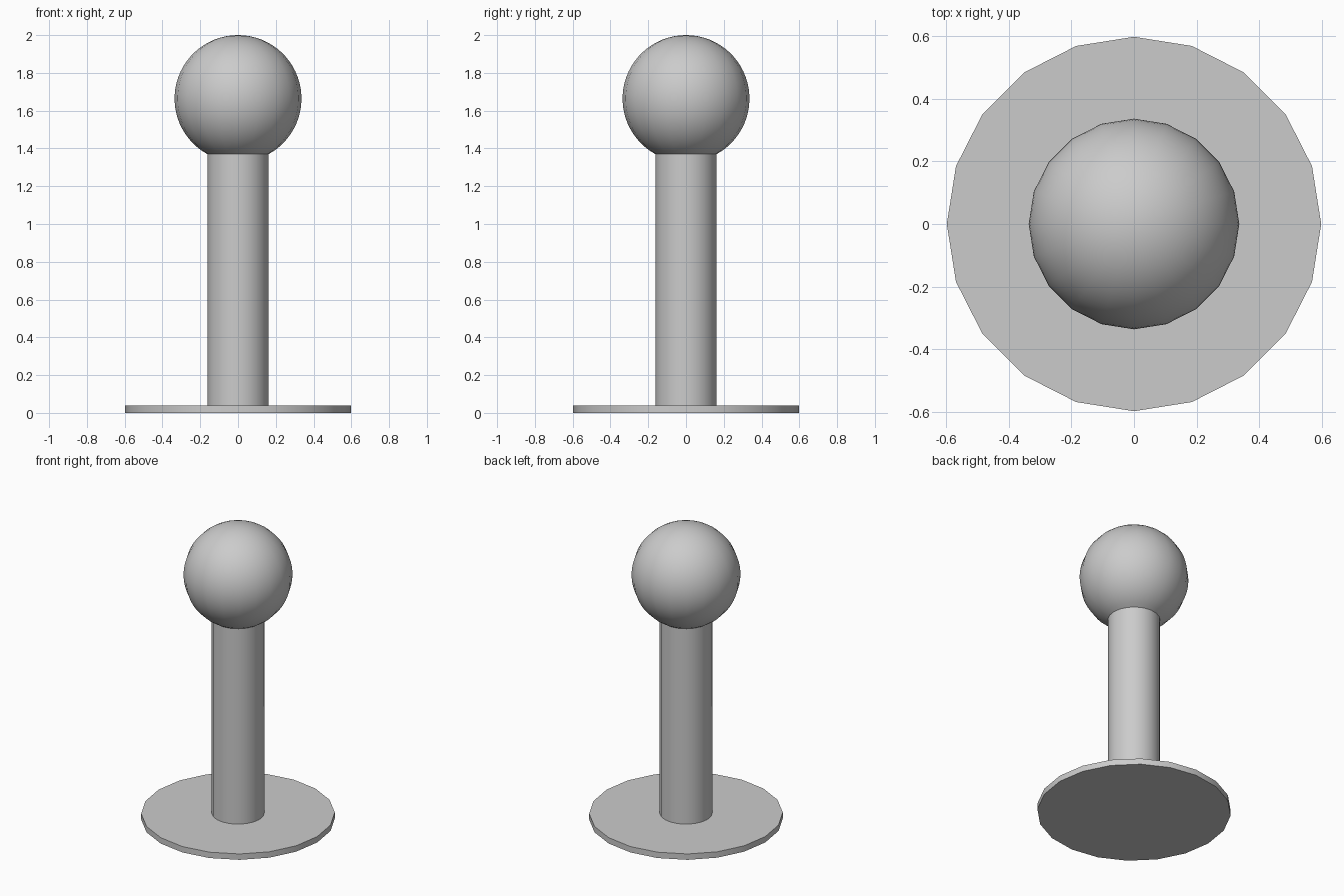
import bpy, bmesh
from math import pi, sin, cos, asin, radians

if "Cube" in bpy.data.objects:
    bpy.data.objects.remove(bpy.data.objects["Cube"])

SIDES = 20
BASE_R, BASE_H = 0.597, 0.04
STEM_R = 0.162
BALL_R = 0.336
BALL_Z = 2.0 - BALL_R
RINGS = 28

# Half profile (radius, height): base disc, stem, then ball arc up to the pole
profile = [(0, 0), (BASE_R, 0), (BASE_R, BASE_H), (STEM_R, BASE_H)]
start = asin(STEM_R / BALL_R)              # angle from the south pole where stem meets ball
for i in range(RINGS + 1):
    a = start + (pi - start) * i / RINGS
    r = BALL_R * sin(a) if i < RINGS else 0
    profile.append((r, BALL_Z - BALL_R * cos(a)))

# Revolve the profile into one closed body
bm = bmesh.new()
verts = [bm.verts.new((r, 0, z)) for r, z in profile]
edges = [bm.edges.new(pair) for pair in zip(verts, verts[1:])]
bmesh.ops.spin(bm, geom=verts + edges, cent=(0, 0, 0), axis=(0, 0, 1),
               angle=2 * pi, steps=SIDES, use_merge=True)
bmesh.ops.remove_doubles(bm, verts=bm.verts, dist=1e-4)
bmesh.ops.recalc_face_normals(bm, faces=bm.faces)

mesh = bpy.data.meshes.new("ball_topped_post")
bm.to_mesh(mesh)
bm.free()
post = bpy.data.objects.new("ball_topped_post", mesh)
bpy.context.collection.objects.link(post)

# Smooth sides with crisp rims and neck
bpy.context.view_layer.objects.active = post
post.select_set(True)
bpy.ops.object.shade_smooth_by_angle(angle=radians(25))
